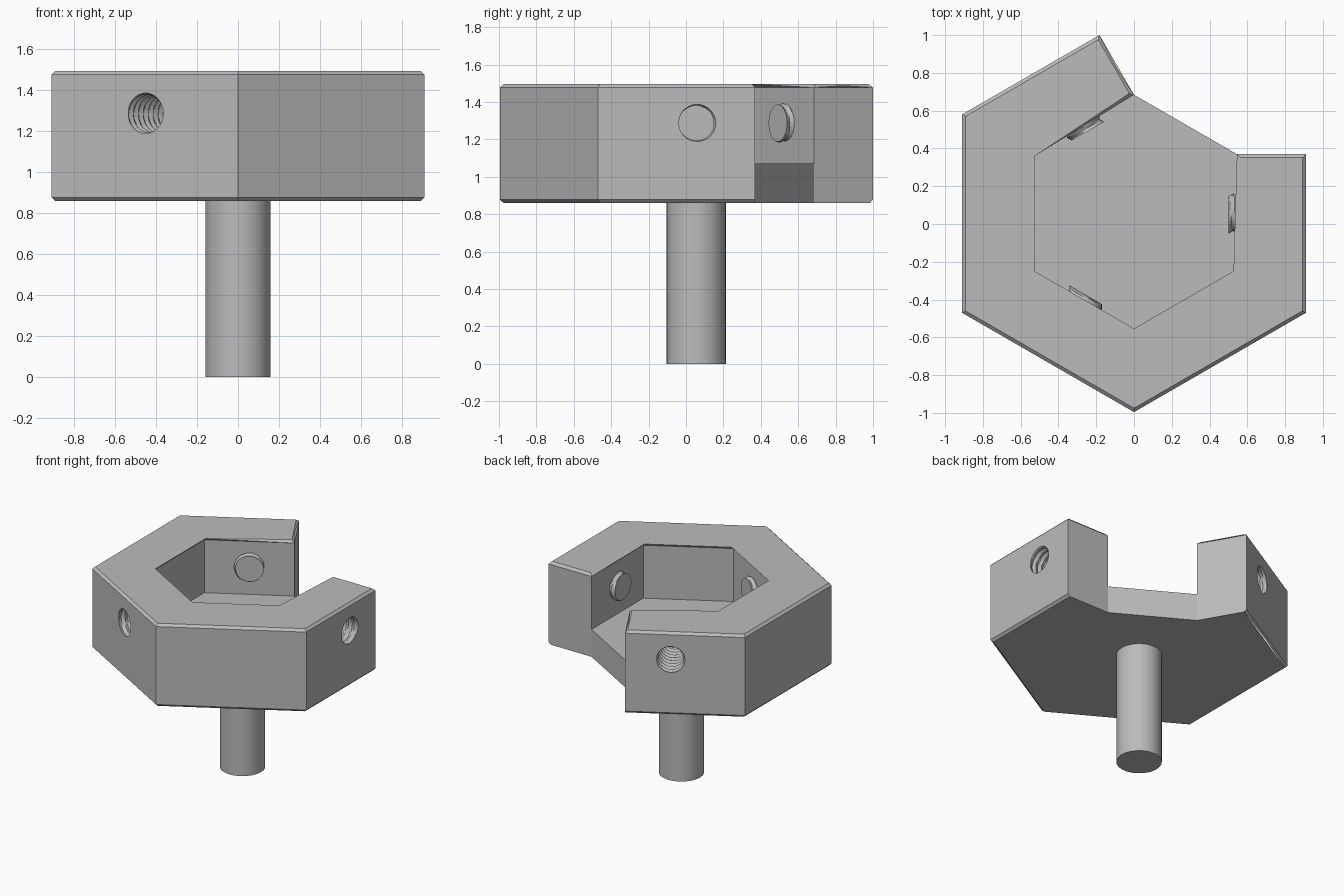
import bpy, bmesh, math
from mathutils import Vector, Matrix

if "Cube" in bpy.data.objects:
    bpy.data.objects.remove(bpy.data.objects["Cube"], do_unlink=True)

CENTRE = Vector((0, 0.055, 0))
INNER, OUTER = 0.545, 0.91          # wall distances from the centre
BOTTOM, FLOOR, TOP = 0.86, 1.07, 1.495
CHAMFER = 0.018
HOLE_Z = 1.287

grey = bpy.data.materials.new("plain grey")
grey.use_nodes = True
colour = (0.5, 0.5, 0.5, 1)
grey.diffuse_color = colour
grey.node_tree.nodes["Principled BSDF"].inputs["Base Color"].default_value = colour


def polar(angle, r):
    a = math.radians(angle)
    return Vector((math.cos(a), math.sin(a), 0)) * r


def make_object(name, bm):
    bmesh.ops.recalc_face_normals(bm, faces=bm.faces)
    mesh = bpy.data.meshes.new(name)
    bm.to_mesh(mesh)
    bm.free()
    mesh.materials.append(grey)
    obj = bpy.data.objects.new(name, mesh)
    bpy.context.collection.objects.link(obj)
    return obj


# Open hexagonal cup: matching inner and outer outlines, gap at the back left
angles = [30, -30, -90, -150, -210, -270]
scale = 1 / math.cos(math.radians(30))
inner = [CENTRE + polar(a, INNER * scale) for a in angles]
outer = [CENTRE + polar(a, OUTER * scale) for a in angles]
outer[0] = inner[0] + polar(0, OUTER - INNER)
outer[-1] = inner[-1] + polar(120, OUTER - INNER)

bm = bmesh.new()


def ring(points, z):
    return [bm.verts.new((p.x, p.y, z)) for p in points]


out_low, out_top = ring(outer, BOTTOM), ring(outer, TOP)
in_floor, in_top = ring(inner, FLOOR), ring(inner, TOP)
lip_a, lip_b = ring([inner[0], inner[-1]], BOTTOM)

top_face = bm.faces.new(out_top + in_top[::-1])
bm.faces.new(out_low + [lip_b, lip_a])
bm.faces.new(in_floor)
for low, top in ((out_low, out_top), (in_floor, in_top)):
    for i in range(5):
        bm.faces.new((low[i], low[i + 1], top[i + 1], top[i]))
for i, lip in ((0, lip_a), (-1, lip_b)):
    bm.faces.new((out_low[i], out_top[i], in_top[i], in_floor[i], lip))
bm.faces.new((lip_a, lip_b, in_floor[-1], in_floor[0]))

# Chamfer the whole top rim and the lower outside edges
edges = list(top_face.edges)
edges += [bm.edges.get((out_low[i], out_low[i + 1])) for i in range(5)]
bmesh.ops.bevel(bm, geom=edges, offset=CHAMFER, segments=1, affect='EDGES')
cup = make_object("hexagonal_cup", bm)


# Threaded cutter: a cylinder whose radius follows a helical ridge
def thread_cutter(angle):
    bm = bmesh.new()
    sides, pitch, per_turn = 32, 0.048, 6
    start, end = 0.5, 0.96
    steps = round((end - start) / pitch * per_turn)
    place = (Matrix.Translation(CENTRE + Vector((0, 0, HOLE_Z)))
             @ Matrix.Rotation(math.radians(angle), 4, 'Z'))
    rings = []
    for j in range(steps + 1):
        x = start + j * pitch / per_turn
        loop = []
        for i in range(sides):
            phase = (j / per_turn - i / sides) % 1
            r = 0.092 + 0.014 * (1 - abs(2 * phase - 1))
            a = math.tau * i / sides
            loop.append(bm.verts.new(place @ Vector((x, r * math.cos(a), r * math.sin(a)))))
        rings.append(loop)
    for a, b in zip(rings, rings[1:]):
        for i in range(sides):
            k = (i + 1) % sides
            bm.faces.new((a[i], a[k], b[k], b[i]))
    bm.faces.new(rings[0])
    bm.faces.new(rings[-1])
    bmesh.ops.triangulate(bm, faces=bm.faces)
    cutter = make_object("thread_cutter", bm)
    cutter.hide_render = True
    return cutter


# Cut a threaded hole through every second wall
cutters = [thread_cutter(a) for a in (0, 120, 240)]
for cutter in cutters:
    mod = cup.modifiers.new("threaded hole", 'BOOLEAN')
    mod.operation = 'DIFFERENCE'
    mod.solver = 'EXACT'
    mod.object = cutter
graph = bpy.context.evaluated_depsgraph_get()
cut_mesh = bpy.data.meshes.new_from_object(cup.evaluated_get(graph))
cup.modifiers.clear()
cup.data = cut_mesh
for cutter in cutters:
    bpy.data.objects.remove(cutter, do_unlink=True)

# Round stem
bm = bmesh.new()
height = BOTTOM + 0.02
bmesh.ops.create_cone(bm, cap_ends=True, segments=64, radius1=0.158, radius2=0.158,
                      depth=height,
                      matrix=Matrix.Translation(CENTRE + Vector((0, 0, height / 2))))
stem = make_object("stem", bm)
for face in stem.data.polygons:
    face.use_smooth = len(face.vertices) == 4
bpy.ops.object.select_all(action='DESELECT')
stem.select_set(True)
bpy.context.view_layer.objects.active = stem
bpy.ops.object.shade_smooth_by_angle(angle=math.radians(30))
